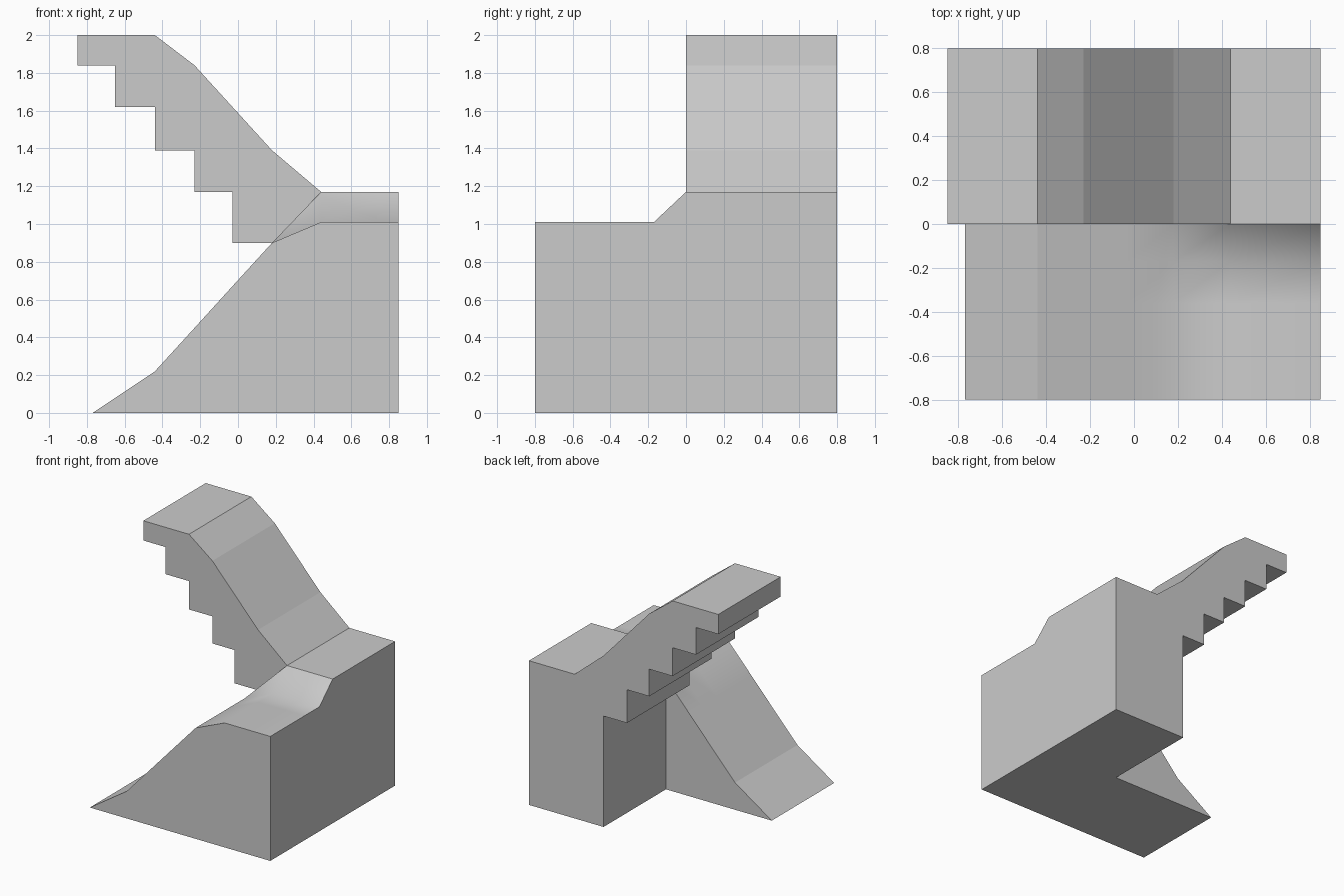
import bpy
import bmesh

if "Cube" in bpy.data.objects:
    bpy.data.objects.remove(bpy.data.objects["Cube"])

bm = bmesh.new()


def loft(rows, profile_at, front_cap, back_cap):
    """Skin an x-z profile along the y rows and cap both ends."""
    rings = [[bm.verts.new((x, y, z)) for x, z in profile_at(y)] for y in rows]
    n = len(rings[0])
    for a, b in zip(rings, rings[1:]):
        for i in range(n):
            j = (i + 1) % n
            bm.faces.new((a[i], a[j], b[j], b[i]))
    bm.faces.new([rings[0][i] for i in front_cap])
    bm.faces.new([rings[-1][i] for i in back_cap])


# Lower flight and half landing, rising to meet the upper landing at y = 0
def lower_profile(y):
    top = 1.17 if y == 0 else 1.01
    return [(-0.77, 0), (-0.44, 0.22), (-0.23, 0.45), (-0.03, 0.67), (0.18, 0.90),
            (0.44, top), (0.85, top), (0.85, 0), (0.18, 0)]


loft([-0.8, -0.36, -0.17, 0], lower_profile, range(9), [0, 1, 2, 3, 4, 8])

# Upper flight: sloped top, stepped underside, solid landing block
upper = [(0.85, 0), (0.85, 1.17), (0.44, 1.17), (0.18, 1.39), (-0.23, 1.84),
         (-0.44, 2.0), (-0.85, 2.0)]
step_x = [-0.85, -0.65, -0.44, -0.23, -0.03, 0.18]
step_z = [1.84, 1.62, 1.39, 1.17, 0.90]
for i, z in enumerate(step_z):
    upper += [(step_x[i], z), (step_x[i + 1], z)]
upper.append((0.18, 0))
count = len(upper)
loft([0, 0.8], lambda y: upper, range(2, count - 1), range(count))

# Weld both halves into one closed solid
bmesh.ops.remove_doubles(bm, verts=bm.verts, dist=0.0005)
bmesh.ops.recalc_face_normals(bm, faces=bm.faces)

# Smooth shading only on the blended landing surface
for f in bm.faces:
    f.smooth = f.normal.z > 0.3 and all(v.co.x > -0.04 and v.co.y < 0.01 for v in f.verts)

mesh = bpy.data.meshes.new("staircase")
bm.to_mesh(mesh)
bm.free()
bpy.context.collection.objects.link(bpy.data.objects.new("staircase", mesh))
